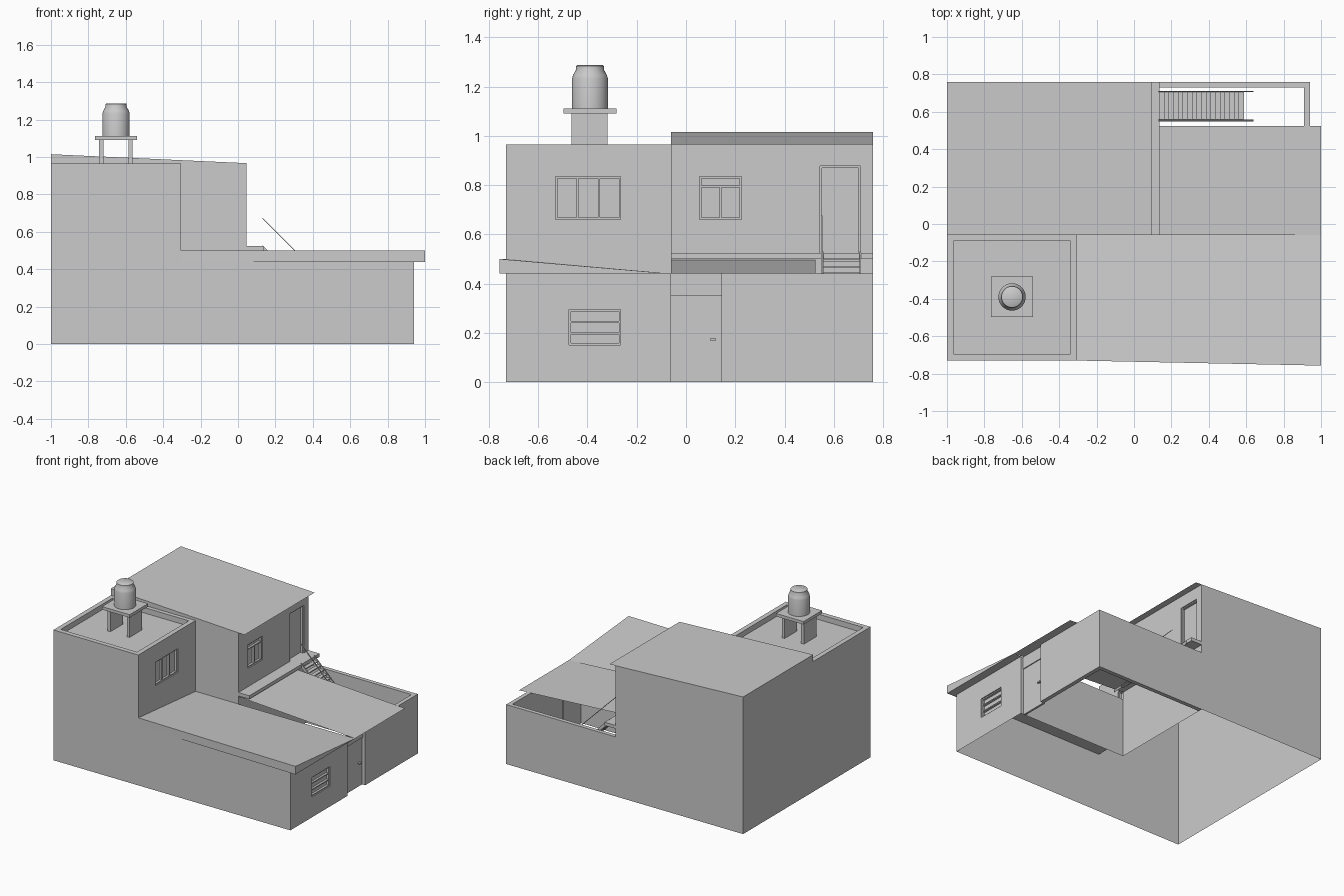
import bpy, bmesh, math
from mathutils import Vector

old = bpy.data.objects.get("Cube")
if old:
    bpy.data.objects.remove(old)

plaster = bpy.data.materials.new("light grey plaster")
plaster.use_nodes = True
GREY = (0.6, 0.6, 0.6, 1)
plaster.diffuse_color = GREY
plaster.node_tree.nodes["Principled BSDF"].inputs["Base Color"].default_value = GREY

# Main dimensions
LEFT, RIGHT, FRONT, BACK = -1.0, 0.94, -0.73, 0.76
MID = -0.06          # line between front and back wings
TOWER = -0.305       # right side of the tower
INNER = 0.045        # right side of the back wing
LOW, TOP, PEAK, EAVE = 0.44, 0.965, 1.015, 0.095
FASCIA = 0.5


def roof_z(x):
    return PEAK - (PEAK - TOP) * (x - LEFT) / (EAVE - LEFT)


def finish(name, bm):
    me = bpy.data.meshes.new(name)
    bm.to_mesh(me)
    bm.free()
    me.materials.append(plaster)
    ob = bpy.data.objects.new(name, me)
    bpy.context.collection.objects.link(ob)
    return ob


def sheet(name, faces, outward=None):
    """Polygons given as corner lists, optionally turned to face one way."""
    bm = bmesh.new()
    for f in faces:
        bm.faces.new([bm.verts.new(p) for p in f])
    bm.normal_update()
    if outward:
        for f in bm.faces:
            if f.normal.dot(Vector(outward)) < 0:
                f.normal_flip()
    bmesh.ops.remove_doubles(bm, verts=bm.verts, dist=0.0005)
    return finish(name, bm)


def add_box(bm, x, y, z):
    vs = bmesh.ops.create_cube(bm, size=1)["verts"]
    for v in vs:
        v.co = [lo + (c + 0.5) * (hi - lo) for c, (lo, hi) in zip(v.co, (x, y, z))]


def boxes(name, items):
    bm = bmesh.new()
    for it in items:
        add_box(bm, *it)
    return finish(name, bm)


def wall_x(name, x, ys, zs, holes, depth=0.025):
    """Wall facing +x with recessed openings (y0, y1, z0, z1)."""
    ys = sorted({*ys, *(v for h in holes for v in h[:2])})
    zs = sorted({*zs, *(v for h in holes for v in h[2:])})
    faces = []
    for a, b in zip(ys, ys[1:]):
        for c, d in zip(zs, zs[1:]):
            inside = any(h[0] <= a and b <= h[1] and h[2] <= c and d <= h[3] for h in holes)
            px = x - depth if inside else x
            faces.append([(px, a, c), (px, b, c), (px, b, d), (px, a, d)])
    for a, b, c, d in holes:
        ring = [(a, c), (b, c), (b, d), (a, d)]
        for p, q in zip(ring, ring[1:] + ring[:1]):
            faces.append([(x, *p), (x, *q), (x - depth, *q), (x - depth, *p)])
    return sheet(name, faces)


def frame(name, x, hole, uprights=(), rails=(), bottom=True, w=0.008):
    """Frame bars filling an opening; x is the wall face."""
    a, b, c, d = hole
    xs = (x - 0.024, x - 0.008)
    items = [(xs, (a, a + w), (c, d)), (xs, (b - w, b), (c, d)), (xs, (a, b), (d - w, d))]
    if bottom:
        items.append((xs, (a, b), (c, c + w)))
    items += [(xs, (u - w / 2, u + w / 2), (c, top)) for u, top in uprights]
    items += [(xs, (a, b), (r - w / 2, r + w / 2)) for r in rails]
    return boxes(name, items)


# Outer walls
sheet("front_wall", [[(LEFT, FRONT, 0), (RIGHT, FRONT, 0), (RIGHT, FRONT, LOW), (TOWER, FRONT, LOW),
                      (TOWER, FRONT, TOP), (LEFT, FRONT, TOP)]], (0, -1, 0))
sheet("left_wall", [[(LEFT, FRONT, 0), (LEFT, MID, 0), (LEFT, MID, TOP), (LEFT, FRONT, TOP)],
                    [(LEFT, MID, 0), (LEFT, BACK, 0), (LEFT, BACK, PEAK), (LEFT, MID, PEAK)]], (-1, 0, 0))
sheet("back_wall", [[(LEFT, BACK, 0), (INNER, BACK, 0), (INNER, BACK, roof_z(INNER)), (LEFT, BACK, PEAK)]], (0, 1, 0))
sheet("back_wing_front_wall", [[(LEFT, MID, TOP), (TOWER, MID, TOP), (TOWER, MID, LOW), (INNER, MID, LOW),
                                (INNER, MID, roof_z(INNER)), (LEFT, MID, PEAK)]], (0, -1, 0))
sheet("yard_side_wall", [[(INNER, MID, 0), (RIGHT, MID, 0), (RIGHT, MID, LOW), (INNER, MID, LOW)]], (0, 1, 0))

# Walls with windows and doors
tower_win = (-0.53, -0.265, 0.66, 0.835)
wing_win = (0.055, 0.225, 0.66, 0.835)
wing_door = (0.545, 0.708, 0.525, 0.878)
ground_win = (-0.475, -0.265, 0.15, 0.295)
wall_x("tower_right_wall", TOWER, (FRONT, MID), (LOW, TOP), [tower_win])
wall_x("back_wing_right_wall", INNER, (MID, BACK), (0, roof_z(INNER)), [wing_win, wing_door])
wall_x("ground_right_wall", RIGHT, (FRONT, MID), (0, LOW), [ground_win])
frame("tower_window_frame", TOWER, tower_win, [(-0.441, 0.835), (-0.354, 0.835)])
frame("wing_window_frame", INNER, wing_win, [(0.14, 0.795)], [0.795])
frame("wing_door_frame", INNER, wing_door, bottom=False)
frame("ground_window_frame", RIGHT, ground_win, rails=[0.197, 0.245])

# Tower top: parapet rim, its inner sides and the sunken deck
outer = [(LEFT, FRONT), (TOWER, FRONT), (TOWER, MID), (LEFT, MID)]
inner = [(-0.965, -0.695), (-0.34, -0.695), (-0.34, -0.09), (-0.965, -0.09)]
DECK = 0.925
faces = [[(*p, DECK) for p in inner]]
for i in range(4):
    j = (i + 1) % 4
    faces.append([(*outer[i], TOP), (*outer[j], TOP), (*inner[j], TOP), (*inner[i], TOP)])
    faces.append([(*inner[i], TOP), (*inner[j], TOP), (*inner[j], DECK), (*inner[i], DECK)])
sheet("tower_parapet_and_deck", faces)

# Thin sloping roofs
sheet("back_wing_roof", [[(LEFT, MID, PEAK), (EAVE, MID, TOP), (EAVE, BACK, TOP), (LEFT, BACK, PEAK)]], (0, 0, 1))
sheet("yard_roof", [[(INNER, MID, 0.495), (1, MID, LOW), (1, 0.525, LOW), (INNER, 0.525, 0.495)]], (0, 0, 1))

# Wedge roof over the front wing, with a skewed front overhang
a, b = (TOWER, FRONT), (1, -0.757)
sheet("front_wing_roof", [
    [(*a, FASCIA), (*b, FASCIA), (1, MID, LOW), (TOWER, MID, LOW)],
    [(*a, LOW), (*b, LOW), (*b, FASCIA), (*a, FASCIA)],
    [(*b, LOW), (1, MID, LOW), (*b, FASCIA)],
    [(*a, LOW), (TOWER, MID, LOW), (1, MID, LOW), (*b, LOW)]])

# Yard walls and street door
boxes("yard_walls", [((INNER, RIGHT), (0.73, BACK), (0, LOW)),
                     ((0.91, RIGHT), (0.145, 0.73), (0, LOW))])
boxes("street_door", [((0.9, 0.915), (MID, 0.145), (0, 0.35))])
boxes("street_door_lintel", [((0.9, 0.922), (MID, 0.145), (0.35, LOW))])
boxes("street_door_handle", [((0.915, 0.93), (0.098, 0.122), (0.168, 0.177))])

# Landing, open stair and handrail
boxes("landing", [((INNER, 0.135), (MID, BACK), (0.5, 0.525))])
step = 0.025
boxes("stair_treads", [((0.135 + i * step, 0.135 + (i + 1.1) * step), (0.558, 0.705),
                        (0.49 - i * step, 0.497 - i * step)) for i in range(18)])


def slanted(name, y, z_top, height, thick):
    x0, x1 = 0.13, 0.64
    drop = x1 - x0
    prof = [(x0, z_top), (x1, z_top - drop), (x1, max(0, z_top - drop - height)), (x0, z_top - height)]
    bm = bmesh.new()
    f = bm.faces.new([bm.verts.new((x, y, z)) for x, z in prof])
    r = bmesh.ops.extrude_face_region(bm, geom=[f])
    for v in r["geom"]:
        if isinstance(v, bmesh.types.BMVert):
            v.co.y += thick
    bmesh.ops.recalc_face_normals(bm, faces=bm.faces)
    return finish(name, bm)


slanted("left_stringer", 0.705, 0.53, 0.03, 0.006)
slanted("right_stringer", 0.552, 0.53, 0.03, 0.006)
slanted("handrail", 0.548, 0.677, 0.006, 0.007)

# Water tank on its stand
TX, TY = -0.652, -0.39
boxes("tank_stand_legs", [((x, x + 0.022), (TY - 0.075, TY + 0.072), (DECK, 1.09)) for x in (-0.742, -0.585)])
boxes("tank_platform", [((TX - 0.113, TX + 0.113), (TY - 0.108, TY + 0.108), (1.09, 1.112))])
profile = [(0.0, 1.112), (0.073, 1.112), (0.073, 1.232), (0.069, 1.246), (0.057, 1.268), (0.057, 1.283), (0.052, 1.287), (0.0, 1.287)]
bm = bmesh.new()
vs = [bm.verts.new((TX + r, TY, z)) for r, z in profile]
es = [bm.edges.new(p) for p in zip(vs, vs[1:])]
bmesh.ops.spin(bm, geom=vs + es, cent=(TX, TY, 0), axis=(0, 0, 1), angle=math.tau, steps=32)
bmesh.ops.remove_doubles(bm, verts=bm.verts, dist=0.0005)
bmesh.ops.recalc_face_normals(bm, faces=bm.faces)
tank = finish("water_tank", bm)
bpy.ops.object.select_all(action="DESELECT")
tank.select_set(True)
bpy.context.view_layer.objects.active = tank
bpy.ops.object.shade_smooth_by_angle(angle=math.radians(40))
